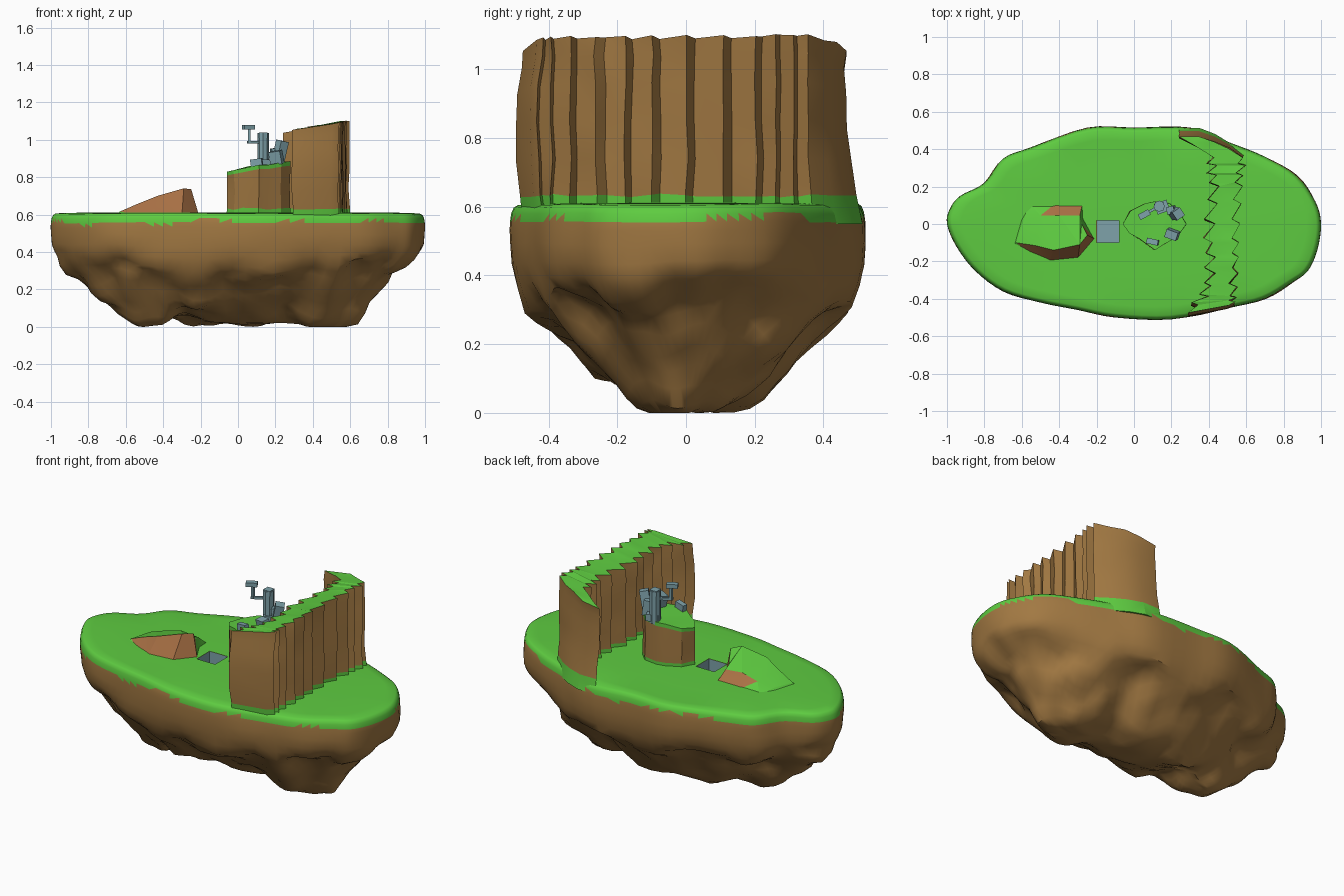
import bpy, bmesh, math, random
from mathutils import Vector, noise

if "Cube" in bpy.data.objects:
    bpy.data.objects.remove(bpy.data.objects["Cube"])

random.seed(4)


def material(name, rgb):
    m = bpy.data.materials.new(name)
    m.diffuse_color = (*rgb, 1)
    m.use_nodes = True
    m.node_tree.nodes["Principled BSDF"].inputs["Base Color"].default_value = m.diffuse_color
    return m


ROCK = material("brown rock", (0.36, 0.19, 0.055))
GRASS = material("green grass", (0.112, 0.60, 0.052))
DIRT = material("reddish dirt", (0.40, 0.165, 0.06))
METAL = material("blue grey metal", (0.21, 0.36, 0.40))


def spline(pts, sub, closed):
    """Catmull-Rom samples through 2D points."""
    n, out = len(pts), []
    get = (lambda i: Vector(pts[i % n])) if closed else (lambda i: Vector(pts[max(0, min(n - 1, i))]))
    for i in range(n if closed else n - 1):
        a, b, c, d = (get(i + k) for k in (-1, 0, 1, 2))
        for s in range(sub):
            t = s / sub
            out.append(0.5 * (2 * b + (c - a) * t + (2 * a - 5 * b + 4 * c - d) * t * t
                              + (3 * b - a - 3 * c + d) * t ** 3))
    return out if closed else out + [get(n - 1)]


def along(pts, t):
    """Point at fraction t of an open polyline."""
    f = t * (len(pts) - 1)
    i = min(int(f), len(pts) - 2)
    return Vector(pts[i]).lerp(Vector(pts[i + 1]), f - i)


def loft(name, rings, mats, rule, angle=30):
    """Skin a stack of equal loops, close both ends with strips, colour by rule(face)."""
    bm = bmesh.new()
    loops = [[bm.verts.new(p) for p in r] for r in rings]
    n = len(loops[0])
    for a, b in zip(loops, loops[1:]):
        for i in range(n):
            j = (i + 1) % n
            bm.faces.new((a[i], a[j], b[j], b[i]))
    for lp in (loops[0], loops[-1]):
        for i in range(n // 2 - 1):
            bm.faces.new((lp[i], lp[i + 1], lp[n - 2 - i], lp[n - 1 - i]))
    bmesh.ops.triangulate(bm, faces=bm.faces[:])
    bmesh.ops.recalc_face_normals(bm, faces=bm.faces[:])
    bm.normal_update()
    for f in bm.faces:
        f.material_index = rule(f)
    me = bpy.data.meshes.new(name)
    bm.to_mesh(me)
    bm.free()
    ob = bpy.data.objects.new(name, me)
    bpy.context.collection.objects.link(ob)
    for m in mats:
        me.materials.append(m)
    bpy.ops.object.select_all(action='DESELECT')
    ob.select_set(True)
    bpy.context.view_layer.objects.active = ob
    bpy.ops.object.shade_smooth_by_angle(angle=math.radians(angle))
    return ob


def box(name, loc, size, rot=(0, 0, 0)):
    bpy.ops.mesh.primitive_cube_add(size=1, location=loc, rotation=[math.radians(a) for a in rot])
    ob = bpy.context.object
    ob.name = name
    ob.scale = size
    ob.data.materials.append(METAL)
    return ob


# Floating island: outline shrinking onto a long spine, above and below
outline = spline([(-1, 0), (-.95, -.12), (-.85, -.25), (-.7, -.36), (-.5, -.42), (-.3, -.46), (-.1, -.5),
                  (.2, -.51), (.5, -.45), (.7, -.4), (.85, -.31), (.93, -.25), (.98, -.14), (1, 0),
                  (.97, .12), (.87, .26), (.7, .36), (.5, .44), (.3, .515), (0, .515), (-.25, .515),
                  (-.55, .41), (-.7, .35), (-.8, .22), (-.93, .15), (-.985, .08)], 4, True)
below = [(0, .012), (.08, .015), (.2, .04), (.29, .06), (.37, .085), (.44, .115), (.52, .145), (.6, .185),
         (.69, .22), (.78, .25), (.85, .28), (.91, .31), (.96, .37), (.99, .43), (1, .49)]
above = [(1, .53), (.998, .555), (.99, .58), (.975, .597), (.95, .605), (.85, .609), (.5, .611), (.2, .612), (0, .612)]
rings = []
for k, (f, z) in enumerate(below + above):
    ring = []
    for p in outline:
        x, y = Vector((p.x * .48, p.y * .08)).lerp(p, f)
        h = z
        if k < len(below):
            w = min(1, 4 * f + .25) * min(1, (1 - f) * 5 + .1)
            h += .16 * max(0, abs(x) - .5) * min(1, (1 - f) * 12)
            h += .06 * math.exp(-((x + .28) / .1) ** 2) * (1 - f)
            h += w * (.10 * noise.noise(Vector((x * 4, y * 4, 1.3))) + .03 * noise.noise(Vector((x * 9, y * 9, 5))))
            s = 1 + .07 * w * noise.noise(Vector((x * 5, y * 5, h * 7)))
            x, y, h = x * s, y * s, max(0, h)
        elif f > .9:
            h += .012 * noise.noise(Vector((x * 3, y * 3, 2)))
        ring.append((x, y, h))
    rings.append(ring)
low = min(p[2] for p in rings[0] + rings[1] + rings[2])
rings = [[(x, y, z - low * max(0, 1 - z / .3)) for x, y, z in r] for r in rings]


def island_colour(f):
    c = f.calc_center_median()
    return int(c.z > .558 + .04 * noise.noise(Vector((c.x * 3, c.y * 3, 8))))


island = loft("island", rings, [ROCK, GRASS], island_colour, 40)

# Square shaft in the ground, with a metal lining
cutter = box("shaft_cutter", (-.14, -.04, .58), (.12, .12, .2))
cutter.hide_render = True
mod = island.modifiers.new("shaft", 'BOOLEAN')
mod.operation, mod.solver, mod.object = 'DIFFERENCE', 'EXACT', cutter
bpy.context.view_layer.objects.active = island
bpy.ops.object.modifier_apply(modifier="shaft")
bpy.data.objects.remove(cutter)
lining = box("shaft_lining", (-.14, -.04, .546), (.118, .118, .13))
bm = bmesh.new()
bm.from_mesh(lining.data)
bmesh.ops.delete(bm, geom=[f for f in bm.faces if f.normal.z > .5], context='FACES')
bmesh.ops.reverse_faces(bm, faces=bm.faces[:])
bm.to_mesh(lining.data)
bm.free()


def cliff_rings(foot, top, levels, lean):
    """Rock rings from .55 up to top(x); the last gap is the grass lip."""
    out = []
    for k, t in enumerate(levels):
        ring = []
        for i, p in enumerate(foot):
            z = .55 + (top(p.x) + .012 * noise.noise(Vector((p.x * 9, p.y * 9, 0))) - .55) * t
            if k == 1:
                z = .632 + .012 * noise.noise(Vector((p.x * 12, p.y * 12, 3)))
            q = p + lean(p, t)
            ring.append((q.x, q.y, z))
        out.append(ring)
    return out


def cliff_colour(f):
    return int(f.calc_center_median().z < .625 or f.normal.z > .6)


# Curved cliff wall with saw-toothed columns
outer_guide = [(.35, .515), (.48, .46), (.585, .37), (.56, .25), (.545, .1), (.545, -.1), (.54, -.28), (.53, -.39), (.50, -.435)]
inner_guide = [(.24, .515), (.34, .45), (.43, .37), (.42, .25), (.42, .1), (.40, -.1), (.41, -.28), (.37, -.38), (.29, -.475)]
ts = [0, .08, .16, .25]
while ts[-1] < .9:
    ts += [ts[-1] + random.uniform(.035, .06), 0]
    ts[-1] = ts[-2] + random.uniform(.012, .022)
ts = [t for t in ts if t < .96] + [1]
outer, inner = [], []
for i, t in enumerate(ts):
    a, b = along(outer_guide, t), along(inner_guide, t)
    if 3 < i < len(ts) - 1:
        side = 1 if i % 2 else -1
        a.x += side * random.uniform(.012, .025)
        b.x += side * random.uniform(.015, .04)
    outer.append(a)
    inner.append(b)


def wall_lean(p, t):
    s = Vector((.010 * noise.noise(Vector((p.x * 8, p.y * 8, t * 4))), .010 * noise.noise(Vector((p.y * 8, 4, t * 4)))))
    if p.y > .3:
        s.y -= .045 * min(1, t * 2.2) * (p.y - .3) / .2
    elif p.y < -.4:
        s.y -= .02 * math.sin(math.pi * t)
    return s


loft("cliff_wall", cliff_rings(outer + inner[::-1], lambda x: 1.04 + .18 * (x - .24),
                               (0, .15, .35, .55, .75, .9, 1), wall_lean), [ROCK, GRASS], cliff_colour, 20)

# Free-standing rock pillar with a sloping grass top
foot = [Vector(p) for p in [(-.06, 0), (-.02, -.05), (.03, -.08), (.11, -.14), (.16, -.11), (.23, -.07),
                            (.28, 0), (.24, .06), (.19, .11), (.11, .12), (.06, .11), (-.02, .07)]]
pillar = cliff_rings(foot, lambda x: .835 + .15 * (x + .06), (0, .25, .6, .93, 1),
                     lambda p, t: Vector((.008 * noise.noise(Vector((p.x * 9, p.y * 9, t * 3))), 0)))


def pillar_colour(f):
    c = f.calc_center_median()
    return int(cliff_colour(f) or c.z > .81 + .15 * (c.x + .06))


loft("rock_pillar", pillar, [ROCK, GRASS], pillar_colour, 20)

# Grassy mound with bare dirt sides
base = [(-.65, -.12), (-.56, -.155), (-.45, -.2), (-.3, -.185), (-.21, -.08),
        (-.27, .03), (-.275, .11), (-.42, .11), (-.56, .11), (-.61, .03)]
crest = [(-.63, -.1, .617), (-.53, -.115, .66), (-.43, -.14, .70), (-.29, -.11, .74), (-.25, -.06, .735),
         (-.28, .0, .67), (-.29, .045, .66), (-.4, .045, .67), (-.5, .045, .645), (-.59, .02, .622)]
loft("mound", [[(x, y, .60) for x, y in base], crest], [DIRT, GRASS],
     lambda f: 0 if abs(f.normal.y) > .57 and f.normal.z < .85 else 1, 15)

# Metal machinery on the pillar: tower with an arm and head, and tilted crates
bpy.ops.mesh.primitive_cylinder_add(vertices=8, radius=.03, depth=.19, location=(.135, .095, .94))
tower = bpy.context.object
tower.name = "tower"
tower.data.materials.append(METAL)
box("tower_cap", (.135, .095, 1.025), (.045, .045, .03))
box("tower_foot", (.15, .09, .875), (.07, .06, .04), (0, 0, 20))
box("arm", (.09, .07, .987), (.09, .014, .014), (0, 0, 30))
box("arm_post", (.06, .053, 1.02), (.015, .015, .075))
box("arm_head", (.055, .05, 1.067), (.062, .032, .024), (0, 0, 28))
box("tall_crate", (.225, .055, .935), (.05, .05, .12), (8, 10, 35))
box("side_crate", (.20, .075, .91), (.04, .04, .09), (0, -8, 15))
box("middle_crate", (.205, -.055, .905), (.065, .045, .07), (10, -8, -20))
box("low_crate", (.10, -.095, .875), (.062, .03, .045), (0, -8, -12))
